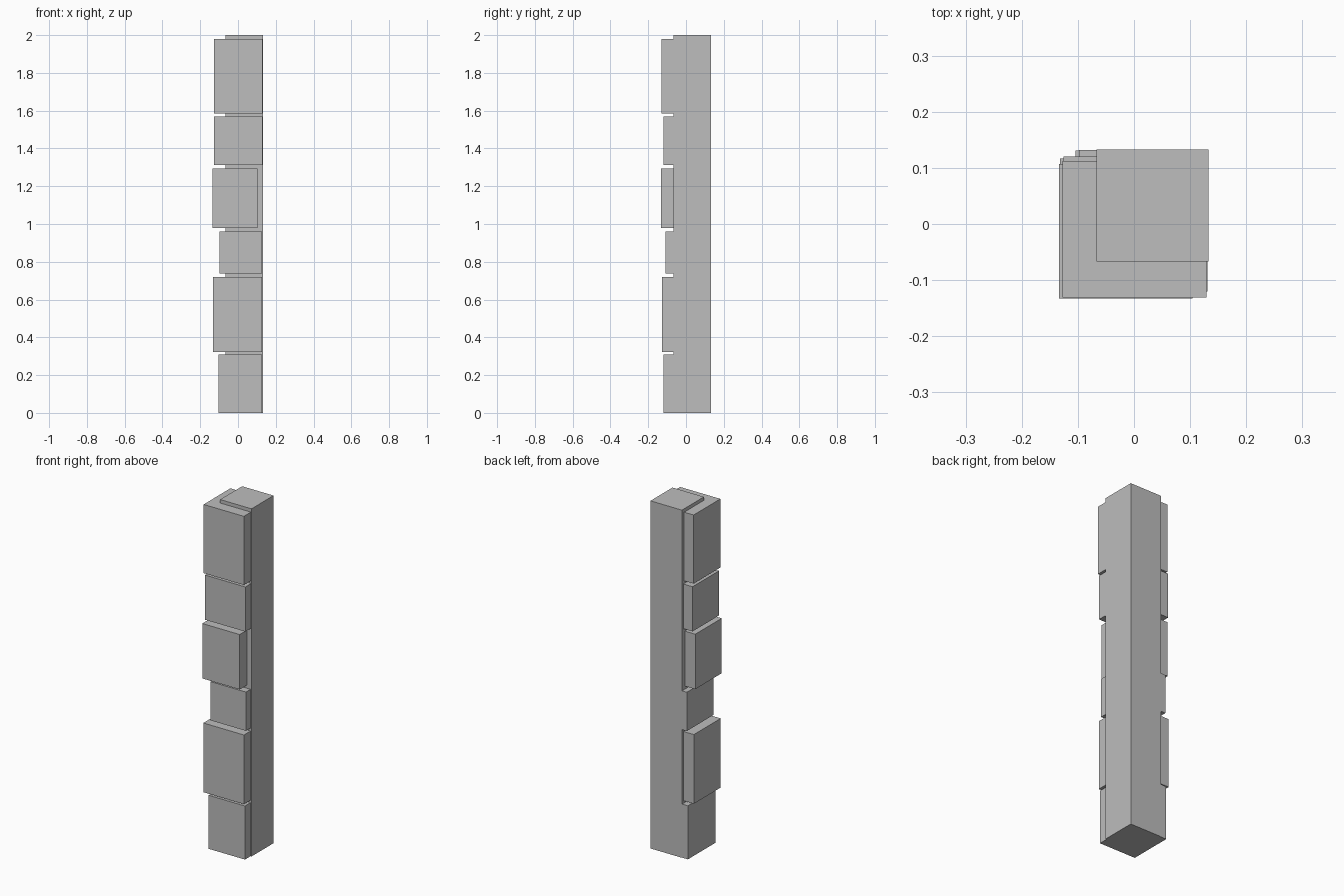
import bpy
import bmesh

cube = bpy.data.objects.get("Cube")
if cube:
    bpy.data.objects.remove(cube, do_unlink=True)

# One plain stone colour
stone = bpy.data.materials.new("grey stone")
stone.use_nodes = True
colour = (0.51, 0.51, 0.51, 1)
stone.diffuse_color = colour
stone.node_tree.nodes["Principled BSDF"].inputs["Base Color"].default_value = colour


def add_box(name, x, y, z):
    """Box spanning the given (low, high) range on each axis."""
    bm = bmesh.new()
    bmesh.ops.create_cube(bm, size=1)
    for v in bm.verts:
        v.co = [span[1] if c > 0 else span[0] for c, span in zip(v.co, (x, y, z))]
    mesh = bpy.data.meshes.new(name)
    bm.to_mesh(mesh)
    bm.free()
    mesh.materials.append(stone)
    obj = bpy.data.objects.new(name, mesh)
    bpy.context.collection.objects.link(obj)
    return obj


# Full-height square post
add_box("post", (-0.067, 0.133), (-0.067, 0.133), (0, 2))

# Uneven corner stones stacked around the front corner, bottom to top
stones = [
    ((-0.104, 0.127), (-0.118, 0.131), (0, 0.308)),
    ((-0.132, 0.127), (-0.127, 0.117), (0.322, 0.72)),
    ((-0.098, 0.127), (-0.109, 0.132), (0.737, 0.96)),
    ((-0.134, 0.104), (-0.133, 0.107), (0.978, 1.294)),
    ((-0.126, 0.131), (-0.120, 0.120), (1.313, 1.57)),
    ((-0.127, 0.129), (-0.131, 0.112), (1.585, 1.98)),
]
for i, spans in enumerate(stones, 1):
    add_box(f"corner_stone_{i}", *spans)
